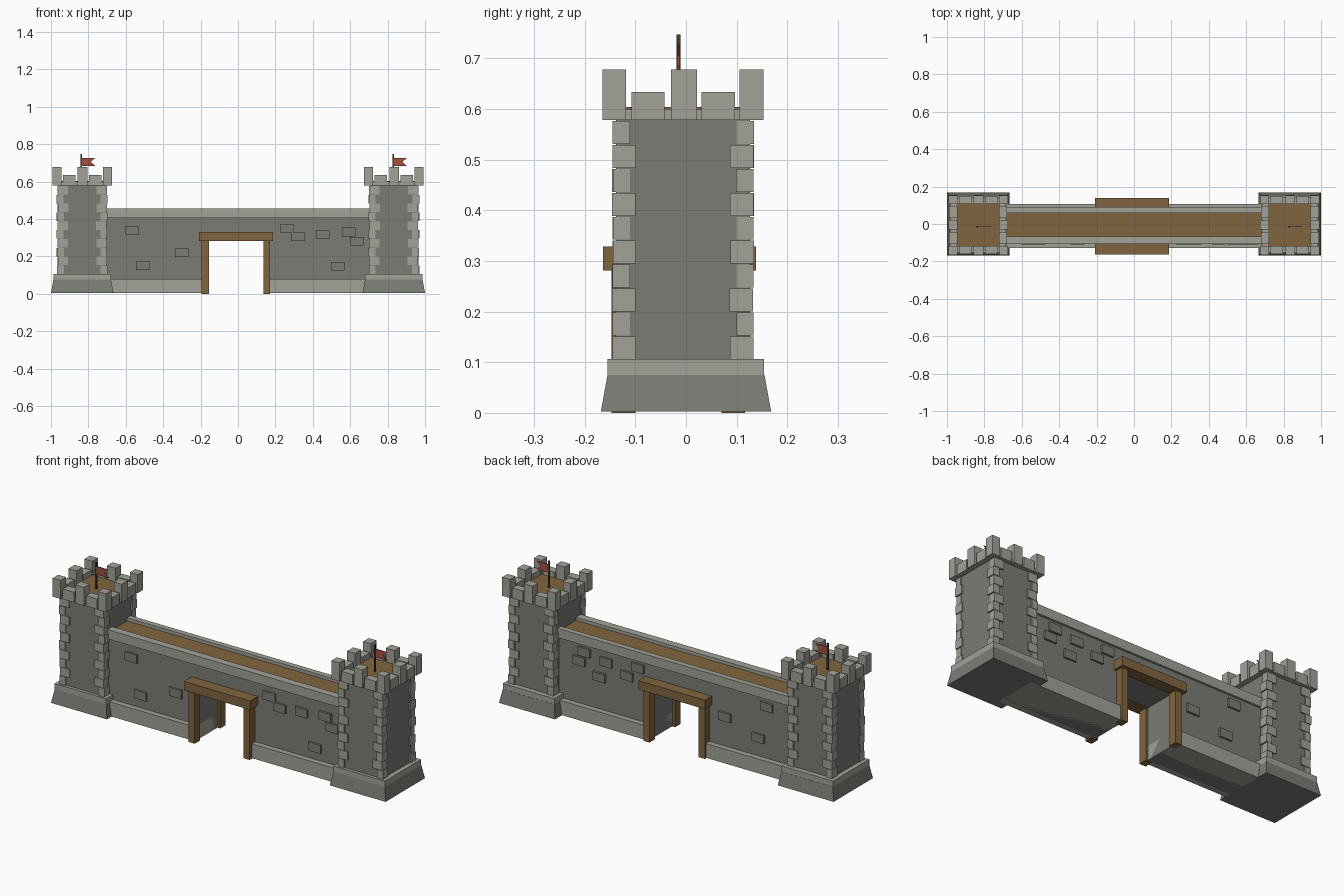
import bpy, bmesh, random

if "Cube" in bpy.data.objects:
    bpy.data.objects.remove(bpy.data.objects["Cube"])
random.seed(4)

def material(name, rgb):
    m = bpy.data.materials.new(name)
    m.diffuse_color = (*rgb, 1)
    m.use_nodes = True
    m.node_tree.nodes["Principled BSDF"].inputs["Base Color"].default_value = m.diffuse_color
    return m

WALL = material("dark_stone", (0.20, 0.20, 0.18))
TRIM = material("light_stone", (0.36, 0.36, 0.32))
WOOD = material("wood", (0.22, 0.13, 0.05))
RED = material("red_cloth", (0.36, 0.08, 0.05))
DARK = material("dark_wood", (0.07, 0.045, 0.025))

def finish(name, bm, mat):
    bmesh.ops.recalc_face_normals(bm, faces=bm.faces)
    me = bpy.data.meshes.new(name)
    bm.to_mesh(me)
    bm.free()
    me.materials.append(mat)
    ob = bpy.data.objects.new(name, me)
    bpy.context.collection.objects.link(ob)
    return ob

def add_box(bm, x0, x1, y0, y1, z0, z1, taper=0):
    """Box whose top may be inset by taper."""
    rings = []
    for z, t in ((z0, 0), (z1, taper)):
        rings.append([bm.verts.new((x, y, z)) for x, y in (
            (x0 + t, y0 + t), (x1 - t, y0 + t), (x1 - t, y1 - t), (x0 + t, y1 - t))])
    a, b = rings
    bm.faces.new(a[::-1])
    bm.faces.new(b)
    for i in range(4):
        j = (i + 1) % 4
        bm.faces.new((a[i], a[j], b[j], b[i]))

def boxes(name, mat, *dims):
    bm = bmesh.new()
    for d in dims:
        add_box(bm, *d)
    return finish(name, bm, mat)

def prism(name, mat, pts, y0, y1):
    """Front outline in x, z pushed along y."""
    bm = bmesh.new()
    f = bm.faces.new([bm.verts.new((x, y0, z)) for x, z in pts])
    r = bmesh.ops.extrude_face_region(bm, geom=[f])
    for v in r["geom"]:
        if isinstance(v, bmesh.types.BMVert):
            v.co.y = y1
    return finish(name, bm, mat)

def tower(side, cx):
    cy = -0.006
    # sloped foot and its cap
    boxes(side + "_tower_foot", WALL, (cx - .167, cx + .167, -.168, .168, .003, .075, .013))
    boxes(side + "_tower_foot_cap", TRIM, (cx - .154, cx + .154, -.155, .154, .075, .106))
    # shaft
    boxes(side + "_tower_shaft", WALL, (cx - .128, cx + .128, cy - .132, cy + .132, .1, .58))
    # alternating corner stones
    bm = bmesh.new()
    n, z0, h = 10, .106, .0472
    for sx in (-1, 1):
        for sy in (-1, 1):
            for i in range(n):
                lx, ly = (.056, .034) if i % 2 else (.036, .046)
                o = .134 + random.uniform(-.001, .003)
                p = .139 + random.uniform(-.001, .001)
                if i % 2:
                    o -= .004
                xs = sorted((cx + sx * o, cx + sx * (o - lx)))
                ys = sorted((cy + sy * p, cy + sy * (p - ly)))
                add_box(bm, *xs, *ys, z0 + i * h, z0 + (i + 1) * h - .002)
    finish(side + "_tower_corner_stones", bm, TRIM)
    # top slab and plank floor
    boxes(side + "_tower_top_slab", TRIM, (cx - .148, cx + .148, cy - .148, cy + .148, .578, .6))
    boxes(side + "_tower_floor", WOOD, (cx - .116, cx + .116, cy - .116, cy + .116, .595, .604))
    # battlements: tall corners and middles, low blocks between
    bm = bmesh.new()
    e, d, b, tall, low = .159, .047, .578, .678, .634
    for sx in (-1, 1):
        for sy in (-1, 1):
            xs = sorted((cx + sx * e, cx + sx * (e - d)))
            ys = sorted((cy + sy * e, cy + sy * (e - d)))
            add_box(bm, *xs, *ys, b, tall)
    for s in (-1, 1):
        for u0, u1, top in ((-.102, -.036, low), (-.024, .028, tall), (.037, .103, low)):
            t = .004 if top == low else 0
            ys = sorted((cy + s * (e - t), cy + s * (e - d)))
            xs = sorted((cx + s * (e - t), cx + s * (e - d)))
            add_box(bm, cx + u0, cx + u1, *ys, b, top)
            add_box(bm, *xs, cy + u0, cy + u1, b, top)
    finish(side + "_tower_battlements", bm, TRIM)
    # flagpole and swallowtail flag
    px = cx - .004
    boxes(side + "_flagpole", DARK, (px - .004, px + .004, -.019, -.011, .6, .747))
    prism(side + "_flag", RED, [(px, .683), (px + .074, .683), (px + .05, .705),
                                (px + .074, .727), (px, .727)], -.017, -.013)

tower("left", -.833)
tower("right", .833)

# curtain wall with gate passage
L, G0, G1 = .72, -.168, .15
prism("curtain_wall", WALL, [(-L, .003), (G0, .003), (G0, .285), (G1, .285), (G1, .003),
                             (L, .003), (L, .43), (-L, .43)], -.098, .078)
boxes("wall_plinth", TRIM, (-L, G0, -.128, .108, .003, .08), (G1, L, -.128, .108, .003, .08))
boxes("wall_parapets", TRIM, (-L, L, -.108, -.067, .405, .455), (-L, L, .06, .09, .405, .455))
boxes("wall_walkway", WOOD, (-L, L, -.068, .061, .42, .438))

# timber gate frames, front and back
for name, p0, p1, l0, l1 in (("front", -.147, -.1, -.164, -.096), ("back", .07, .117, .074, .138)):
    boxes(name + "_gate_posts", WOOD, (-.194, -.156, p0, p1, 0, .29), (.136, .172, p0, p1, 0, .29))
    boxes(name + "_gate_lintel", WOOD, (-.209, .187, l0, l1, .281, .329))

# single raised stones on both wall faces: centre x, z
front = [(-.565, .34), (.26, .35), (.322, .305), (.452, .316), (.593, .33), (.635, .28),
         (.533, .147), (-.51, .15), (-.30, .22)]
back = [(.55, .365), (.58, .31), (.42, .345), (.46, .255), (.23, .365), (.295, .305),
        (-.29, .24), (-.54, .36), (-.49, .18)]
for name, pts, y0, y1 in (("front", front, -.109, -.09), ("back", back, .07, .089)):
    boxes(name + "_raised_stones", WALL,
          *[(x - .036, x + .036, y0, y1, z - .023, z + .023) for x, z in pts])
